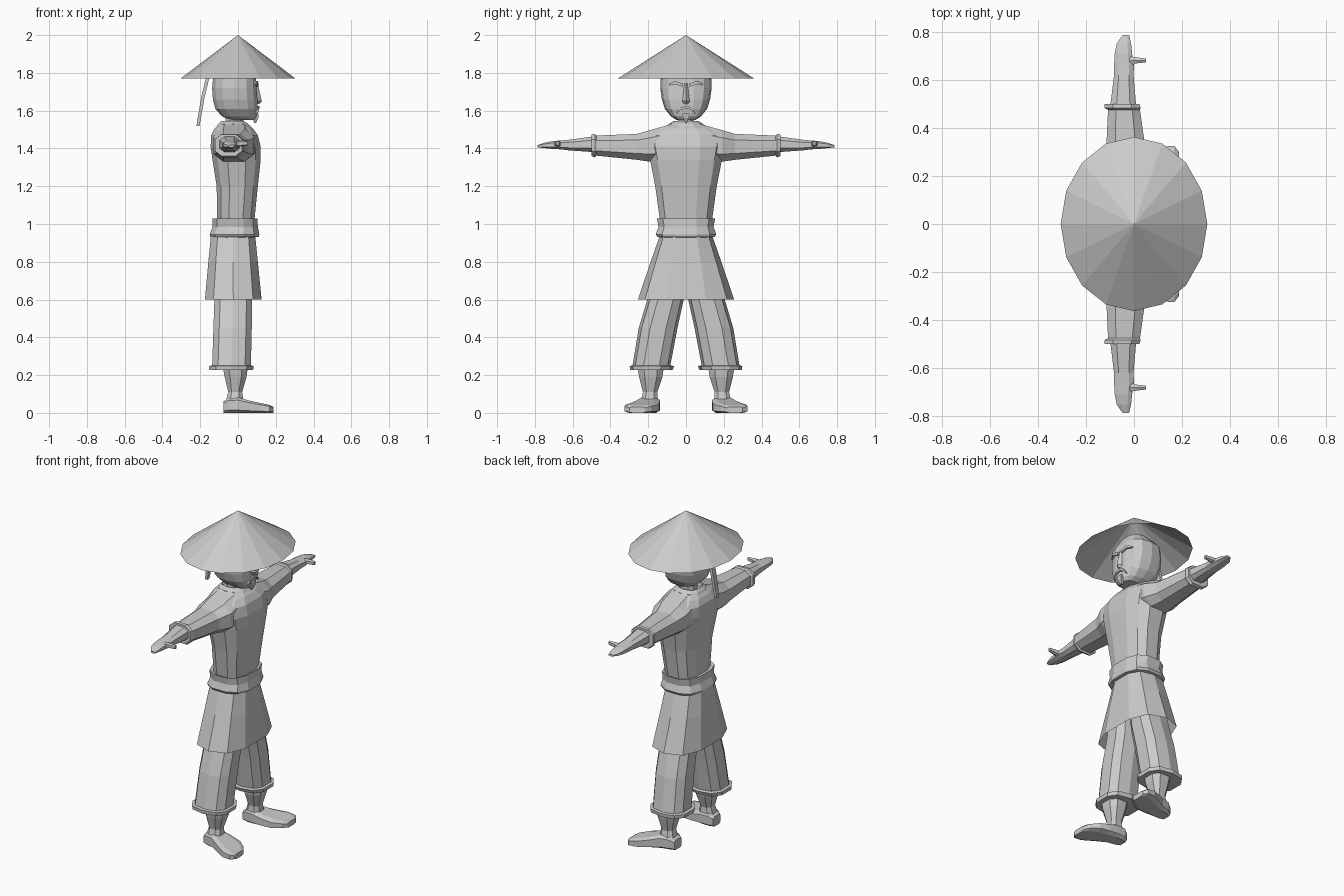
import bpy, bmesh, math

def loft(name, axis, rings, n=10, power=0.75, turn=0.5, mirror=False, caps=True):
    """Skin of rounded-box rings: (t, lo1, hi1, lo2, hi2) along an axis."""
    unit = []
    for i in range(n):
        a = 2 * math.pi * (i + turn) / n
        c, s = math.cos(a), math.sin(a)
        unit.append((math.copysign(abs(c) ** power, c), math.copysign(abs(s) ** power, s)))
    mu = max(abs(u) for u, _ in unit)
    mv = max(abs(v) for _, v in unit)
    bm = bmesh.new()
    loops = []
    for t, a0, a1, b0, b1 in rings:
        loop = []
        for u, v in unit:
            a = (a0 + a1) / 2 + u / mu * (a1 - a0) / 2
            b = (b0 + b1) / 2 + v / mv * (b1 - b0) / 2
            co = {'x': (t, a, b), 'y': (a, t, b), 'z': (a, b, t)}[axis]
            loop.append(bm.verts.new(co))
        loops.append(loop)
    for l0, l1 in zip(loops, loops[1:]):
        for i in range(n):
            j = (i + 1) % n
            bm.faces.new((l0[i], l0[j], l1[j], l1[i]))
    if caps:
        bm.faces.new(loops[0])
        bm.faces.new(loops[-1])
    bmesh.ops.recalc_face_normals(bm, faces=bm.faces)
    me = bpy.data.meshes.new(name)
    bm.to_mesh(me)
    bm.free()
    ob = bpy.data.objects.new(name, me)
    bpy.context.collection.objects.link(ob)
    if mirror:
        m = ob.modifiers.new("Mirror", 'MIRROR')
        m.use_axis = (False, True, False)
        m.use_clip = False
        m.use_mirror_merge = False
    return ob

def sym(z, x0, x1, hw):
    return (z, x0, x1, -hw, hw)

# Straw hat: open sixteen-sided oval cone
bm = bmesh.new()
bmesh.ops.create_cone(bm, cap_ends=False, segments=16, radius1=1, radius2=0, depth=1)
bmesh.ops.remove_doubles(bm, verts=bm.verts, dist=0.001)
for v in bm.verts:
    v.co = (v.co.x * 0.305, v.co.y * 0.362, 1.885 + v.co.z * 0.23)
me = bpy.data.meshes.new("hat")
bm.to_mesh(me)
bm.free()
bpy.context.collection.objects.link(bpy.data.objects.new("hat", me))

# Head, neck and face
loft("head", 'z', [sym(1.55, -0.04, 0.085, 0.05), sym(1.57, -0.085, 0.098, 0.08),
                   sym(1.61, -0.12, 0.103, 0.112), sym(1.66, -0.133, 0.103, 0.128),
                   sym(1.72, -0.137, 0.098, 0.136), sym(1.79, -0.13, 0.095, 0.133),
                   sym(1.85, -0.07, 0.06, 0.08)], n=14)
loft("neck", 'z', [sym(1.48, -0.075, 0.045, 0.055), sym(1.53, -0.065, 0.03, 0.042),
                   sym(1.60, -0.065, 0.03, 0.042)], n=8)
loft("nose", 'z', [sym(1.745, 0.08, 0.104, 0.012), sym(1.65, 0.08, 0.126, 0.02),
                   sym(1.635, 0.08, 0.112, 0.018)], n=4, power=1, turn=0)
loft("brow", 'y', [(0.015, 0.07, 0.108, 1.727, 1.742), (0.06, 0.07, 0.106, 1.74, 1.757),
                   (0.09, 0.06, 0.09, 1.733, 1.742)], n=4, mirror=True)
loft("moustache", 'y', [(0.0, 0.08, 0.113, 1.612, 1.624), (0.03, 0.08, 0.111, 1.604, 1.618),
                        (0.05, 0.08, 0.105, 1.582, 1.59)], n=4, mirror=True)
loft("goatee", 'z', [sym(1.585, 0.08, 0.11, 0.02), sym(1.56, 0.08, 0.107, 0.015),
                     sym(1.535, 0.085, 0.095, 0.004)], n=4)
loft("hair_tail", 'z', [sym(1.80, -0.155, -0.13, 0.014), sym(1.765, -0.172, -0.154, 0.014),
                        sym(1.67, -0.195, -0.177, 0.016), sym(1.58, -0.21, -0.193, 0.014),
                        sym(1.52, -0.22, -0.203, 0.01)], n=4)

# Tunic body and collar
loft("torso", 'z', [sym(1.00, -0.11, 0.085, 0.135), sym(1.20, -0.113, 0.105, 0.163),
                    sym(1.34, -0.135, 0.12, 0.19), sym(1.41, -0.145, 0.12, 0.205),
                    sym(1.47, -0.142, 0.105, 0.20), sym(1.505, -0.125, 0.08, 0.14),
                    sym(1.53, -0.10, 0.05, 0.085)], n=12)
loft("collar", 'z', [sym(1.49, -0.125, 0.085, 0.105), sym(1.53, -0.105, 0.055, 0.09),
                     sym(1.545, -0.09, 0.03, 0.065), sym(1.515, -0.07, 0.03, 0.05)], n=10)

# Sleeves with cuffs, hands and thumbs
loft("sleeve", 'y', [(0.09, -0.125, 0.09, 1.33, 1.525), (0.19, -0.13, 0.085, 1.33, 1.497),
                     (0.26, -0.118, 0.055, 1.34, 1.477), (0.475, -0.108, 0.025, 1.362, 1.468),
                     (0.482, -0.123, 0.028, 1.352, 1.477), (0.50, -0.123, 0.022, 1.36, 1.475),
                     (0.50, -0.10, 0.005, 1.38, 1.46)], n=8, mirror=True)
loft("forearm_and_hand", 'y', [(0.48, -0.10, 0.01, 1.38, 1.465), (0.62, -0.083, -0.002, 1.39, 1.446),
                               (0.66, -0.083, 0.0, 1.395, 1.442), (0.71, -0.08, -0.008, 1.398, 1.438),
                               (0.75, -0.072, -0.012, 1.402, 1.43), (0.785, -0.048, -0.02, 1.406, 1.418)],
     n=8, mirror=True)
loft("thumb", 'x', [(-0.03, 0.655, 0.70, 1.405, 1.438), (0.01, 0.668, 0.693, 1.41, 1.442),
                    (0.05, 0.672, 0.688, 1.415, 1.44)], n=6, mirror=True)

# Sash and skirt
loft("sash", 'z', [sym(1.02, -0.10, 0.08, 0.13), sym(1.03, -0.135, 0.103, 0.154),
                   sym(0.985, -0.135, 0.105, 0.146), sym(0.945, -0.15, 0.113, 0.16),
                   sym(0.932, -0.147, 0.11, 0.152), sym(0.928, -0.12, 0.08, 0.12)], n=12)
loft("skirt", 'z', [sym(0.95, -0.142, 0.09, 0.135), sym(0.80, -0.157, 0.105, 0.187),
                    sym(0.60, -0.175, 0.125, 0.255)], n=10, caps=False)

# Trouser legs, rolled hems, shins and shoes
loft("trouser_leg", 'z', [(0.88, -0.12, 0.075, 0.0, 0.135), (0.60, -0.125, 0.075, 0.012, 0.205),
                          (0.45, -0.13, 0.073, 0.045, 0.25), (0.24, -0.137, 0.068, 0.085, 0.285)],
     n=10, mirror=True)
loft("trouser_hem", 'z', [(0.252, -0.137, 0.068, 0.085, 0.28), (0.248, -0.153, 0.083, 0.062, 0.298),
                          (0.226, -0.152, 0.08, 0.072, 0.295), (0.226, -0.125, 0.06, 0.09, 0.275)],
     n=10, mirror=True)
loft("shin", 'z', [(0.26, -0.085, 0.055, 0.115, 0.26), (0.19, -0.07, 0.045, 0.125, 0.248),
                   (0.11, -0.052, 0.022, 0.152, 0.228), (0.06, -0.065, 0.03, 0.148, 0.24)],
     n=8, mirror=True)
loft("shoe", 'x', [(-0.078, 0.155, 0.225, 0, 0.06), (-0.05, 0.14, 0.243, 0, 0.08),
                   (0.0, 0.138, 0.255, 0, 0.082), (0.06, 0.14, 0.29, 0, 0.065),
                   (0.12, 0.15, 0.322, 0, 0.052), (0.168, 0.185, 0.325, 0, 0.042),
                   (0.187, 0.215, 0.30, 0, 0.032)], n=8, power=0.5, mirror=True)
